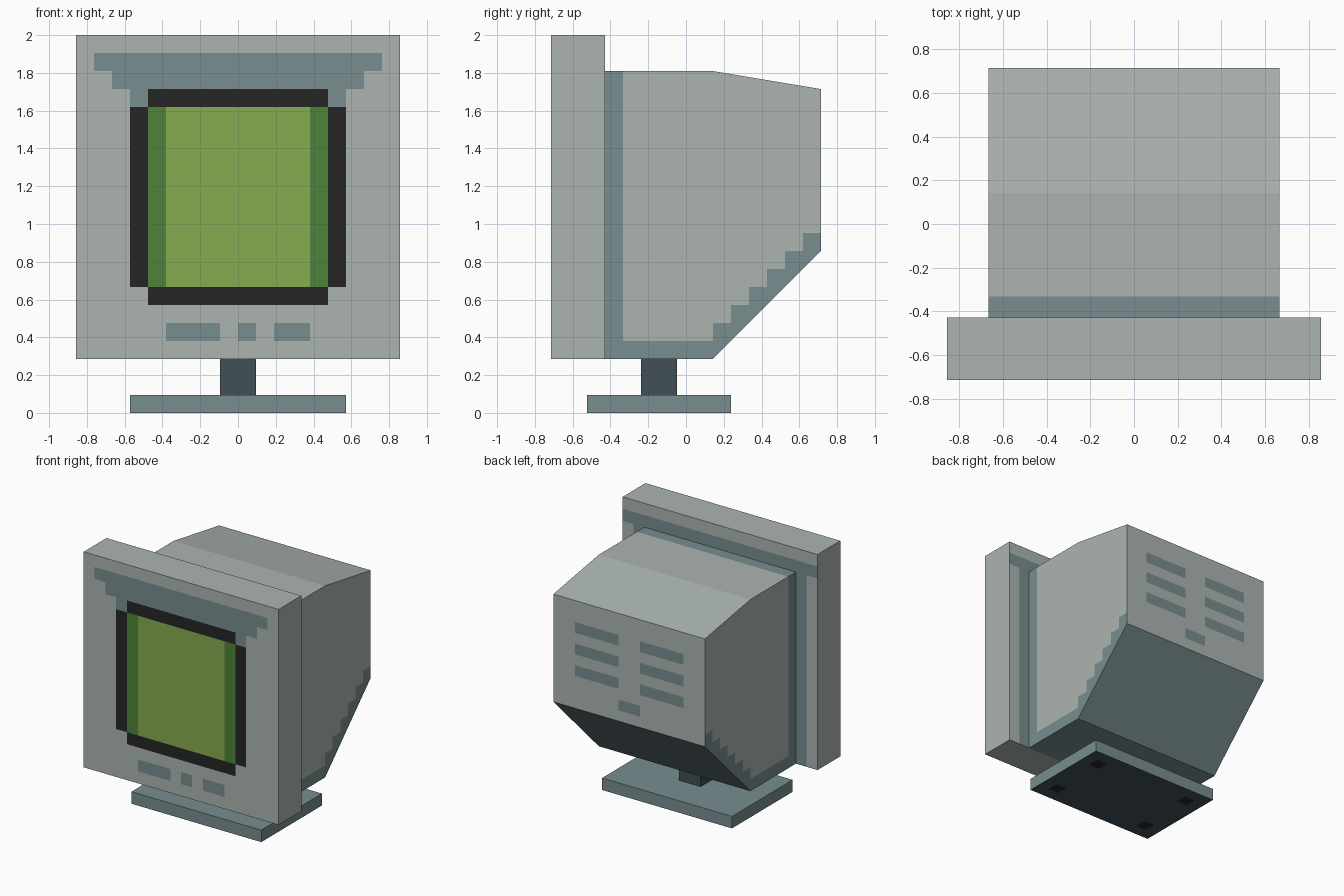
import bpy, bmesh
from mathutils import Vector

if "Cube" in bpy.data.objects:
    bpy.data.objects.remove(bpy.data.objects["Cube"])

U = 2 / 21            # one modelling unit: the model is 21 units tall
ALL = (-99, 99, -99, 99)


def material(name, r, g, b):
    lin = lambda c: ((c / 255 + 0.055) / 1.055) ** 2.4
    m = bpy.data.materials.new(name)
    m.diffuse_color = (lin(r), lin(g), lin(b), 1)
    m.use_nodes = True
    m.node_tree.nodes["Principled BSDF"].inputs["Base Color"].default_value = m.diffuse_color
    return m


MATS = [
    material("light_grey", 172, 181, 176),
    material("slate_grey", 120, 141, 144),
    material("dark_slate", 65, 80, 87),
    material("black", 37, 37, 37),
    material("dark_green", 78, 132, 57),
    material("light_green", 134, 171, 80),
]
GREY, SLATE, DARK, BLACK, DGREEN, LGREEN = range(6)

FRONT, BACK = Vector((0, -1, 0)), Vector((0, 1, 0))
LEFT, RIGHT = Vector((-1, 0, 0)), Vector((1, 0, 0))
UP, DOWN = Vector((0, 0, 1)), Vector((0, 0, -1))


def paint(bm, side, mat, rect):
    """Cut a rectangle (u0, u1, v0, v1) into the faces on one side and colour it."""
    axes = [i for i in range(3) if abs(side[i]) < 0.5]
    limits = ((axes[0], rect[0], rect[1]), (axes[1], rect[2], rect[3]))

    def touched():
        bm.normal_update()
        out = []
        for f in bm.faces:
            if f.normal.dot(side) > 0.6 and all(
                    max(v.co[a] for v in f.verts) > lo + 1e-3 and
                    min(v.co[a] for v in f.verts) < hi - 1e-3
                    for a, lo, hi in limits):
                out.append(f)
        return out

    for axis, lo, hi in limits:
        normal = Vector([float(i == axis) for i in range(3)])
        for value in (lo, hi):
            faces = touched()
            edges = list({e for f in faces for e in f.edges})
            verts = list({v for f in faces for v in f.verts})
            bmesh.ops.bisect_plane(bm, geom=verts + edges + faces, dist=1e-4,
                                   plane_co=normal * value, plane_no=normal)
    for f in touched():
        f.material_index = mat


def prism(name, half_width, profile, base, regions=()):
    """Extrude a (y, z) side profile across x, then paint its regions."""
    bm = bmesh.new()
    face = bm.faces.new([bm.verts.new((-half_width, y, z)) for y, z in profile])
    ext = bmesh.ops.extrude_face_region(bm, geom=[face])["geom"]
    bmesh.ops.translate(bm, vec=(2 * half_width, 0, 0),
                        verts=[g for g in ext if isinstance(g, bmesh.types.BMVert)])
    bmesh.ops.recalc_face_normals(bm, faces=bm.faces[:])
    for f in bm.faces:
        f.material_index = base
    for side, mat, rect in regions:
        paint(bm, side, mat, rect)
    bmesh.ops.scale(bm, vec=(U, U, U), verts=bm.verts[:])
    mesh = bpy.data.meshes.new(name)
    bm.to_mesh(mesh)
    bm.free()
    for m in MATS:
        mesh.materials.append(m)
    obj = bpy.data.objects.new(name, mesh)
    bpy.context.collection.objects.link(obj)
    return obj


def box(y0, y1, z0, z1):
    return [(y0, z0), (y1, z0), (y1, z1), (y0, z1)]


# Front bezel: stepped brow, buttons, screen frame, screen, and rear seam
bezel = [(FRONT, SLATE, r) for r in (
    (-8, 8, 19, 20), (-7, 7, 18, 19), (-6, 6, 17, 18),
    (-4, -1, 4, 5), (0, 1, 4, 5), (2, 4, 4, 5))]
bezel += [(FRONT, BLACK, r) for r in (
    (-5, 5, 17, 18), (-6, 6, 7, 17), (-5, 5, 6, 7))]
bezel += [(FRONT, DGREEN, (-5, 5, 7, 17)), (FRONT, LGREEN, (-4, 4, 7, 17))]
bezel += [(BACK, SLATE, (-9, 9, 19, 20)), (BACK, SLATE, (-8, 8, 3, 19))]
prism("screen_bezel", 9, box(-7.5, -4.5, 3, 21), GREY, bezel)

# Rear housing: slate underside, front band, stepped trim along the slope
housing = [(DOWN, SLATE, ALL), (UP, SLATE, (-7, 7, -4.5, -3.5))]
for side in (LEFT, RIGHT):
    housing.append((side, SLATE, (-4.5, -3.5, 3, 19)))
    housing.append((side, SLATE, (-3.5, 1.5, 3, 4)))
    for i in range(6):
        housing.append((side, SLATE, (1.5 + i, 2.5 + i, 3, 5 + i)))
# Back vents: three rows of two slots, and one socket below
for row in (2, 4, 6):
    for x in (-5, 1):
        housing.append((BACK, SLATE, (x, x + 4, 18 - 0.9 * (row + 1), 18 - 0.9 * row)))
housing.append((BACK, SLATE, (-1, 1, 9.9, 10.8)))
prism("rear_housing", 7,
      [(-4.5, 3), (1.5, 3), (7.5, 9), (7.5, 18), (1.5, 19), (-4.5, 19)], GREY, housing)

# Stand: neck and base plate with four feet marks underneath
prism("stand_neck", 1, box(-2.5, -0.5, 1, 3), DARK)
feet = [(DOWN, DARK, ALL)]
feet += [(DOWN, BLACK, (x, x + 1, y, y + 1)) for x in (-5, 4) for y in (-4.5, 0.5)]
prism("stand_base", 6, box(-5.5, 2.5, 0, 1), SLATE, feet)
